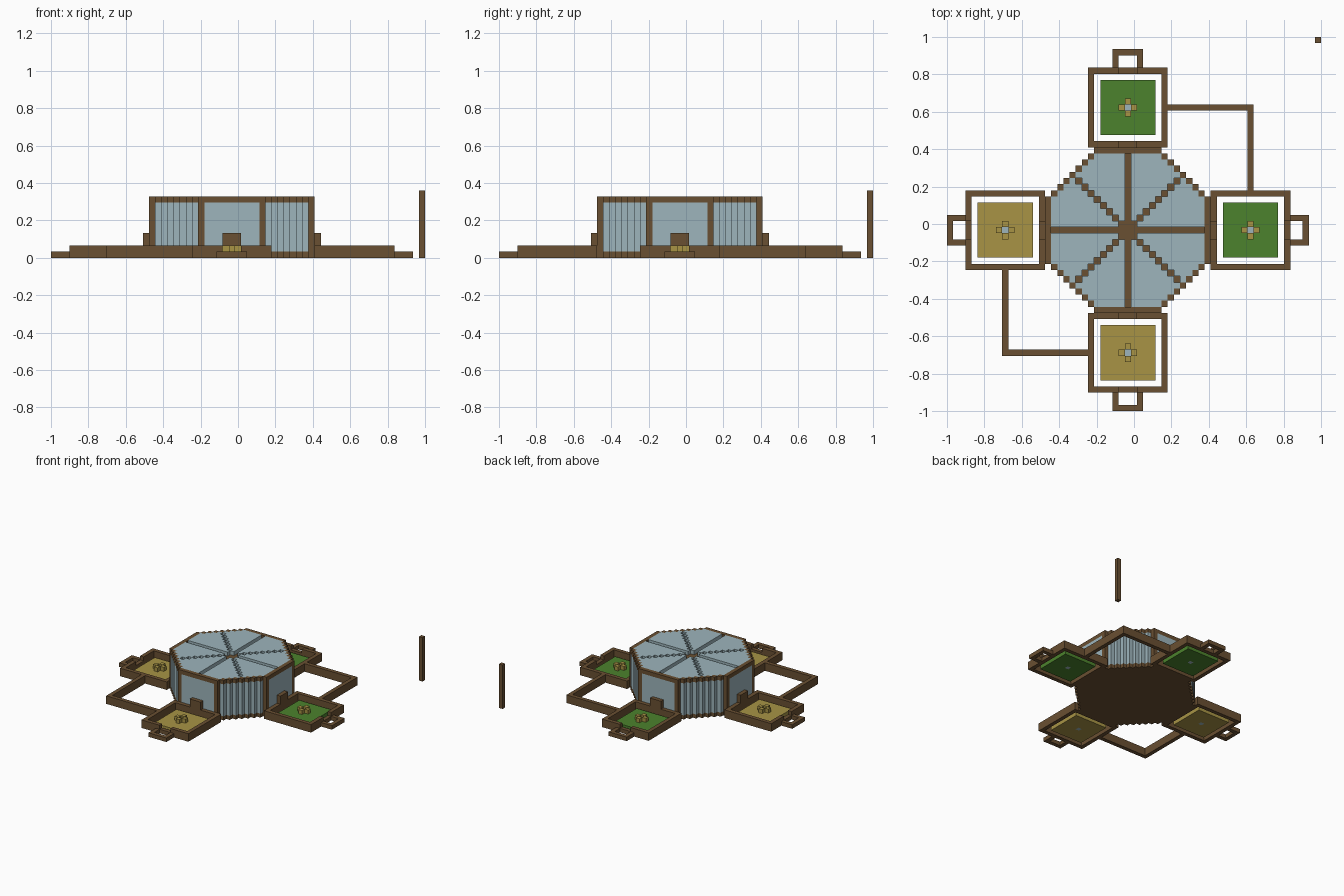
import bpy, bmesh
from mathutils import Vector
from itertools import product

if "Cube" in bpy.data.objects:
    bpy.data.objects.remove(bpy.data.objects["Cube"], do_unlink=True)

U = 2 / 61                      # size of one block
ORIGIN = Vector((-U, -U, 0))    # middle of the central block column, on the ground


def material(name, colour):
    m = bpy.data.materials.new(name)
    m.use_nodes = True
    m.diffuse_color = (*colour, 1)
    m.node_tree.nodes["Principled BSDF"].inputs["Base Color"].default_value = (*colour, 1)
    return m


WOOD = material("brown wood", (0.144, 0.08, 0.032))
GLASS = material("pale blue glass", (0.337, 0.462, 0.503))
GRASS = material("green grass", (0.072, 0.223, 0.026))
SAND = material("yellow sand", (0.392, 0.296, 0.06))


def span(a, b):
    return range(a, b + 1)


def block(xs, ys, zs):
    """Set of cells filling inclusive ranges given as (low, high)."""
    return set(product(span(*xs), span(*ys), span(*zs)))


def build(name, cells, mat):
    """Join unit blocks into one mesh, keeping only the outer faces."""
    bm = bmesh.new()
    for cell in sorted(cells):
        for axis, side in product(range(3), (-1, 1)):
            beside = list(cell)
            beside[axis] += side
            if tuple(beside) in cells:
                continue
            normal, a, b = Vector(), Vector(), Vector()
            normal[axis] = side / 2
            a[(axis + 1) % 3] = side / 2
            b[(axis + 2) % 3] = 1 / 2
            mid = Vector(cell) + Vector((0, 0, 1 / 2)) + normal
            corners = (mid - a - b, mid + a - b, mid + a + b, mid - a + b)
            bm.faces.new([bm.verts.new(ORIGIN + c * U) for c in corners])
    bmesh.ops.remove_doubles(bm, verts=bm.verts, dist=U / 100)
    bmesh.ops.dissolve_limit(bm, angle_limit=0.01, verts=bm.verts, edges=bm.edges)
    mesh = bpy.data.meshes.new(name)
    bm.to_mesh(mesh)
    bm.free()
    mesh.materials.append(mat)
    obj = bpy.data.objects.new(name, mesh)
    bpy.context.collection.objects.link(obj)


def turn(cells, quarter):
    """Rotate cells about the central column by quarter turns."""
    for _ in range(quarter):
        cells = {(-y, x, z) for x, y, z in cells}
    return cells


# Octagonal plan of the hall: edge ring and everything inside it
R, CUT, TOP = 13, 18, 9
plan = {(x, y) for x, y in product(span(-R, R), repeat=2) if abs(x) + abs(y) <= CUT}
ring = {(x, y) for x, y in plan if max(abs(x), abs(y)) == R or abs(x) + abs(y) == CUT}
posts = {(x, y) for x, y in ring if sorted((abs(x), abs(y))) == [CUT - R, R]}
inner = plan - ring
ribs = {(x, y) for x, y in inner
        if x == 0 or y == 0 or abs(x) == abs(y) or max(abs(x), abs(y)) <= 1}


def raise_up(footprint, low, high):
    return {(x, y, z) for x, y in footprint for z in span(low, high)}


build("hall_floor", raise_up(plan, 0, 0), WOOD)
build("hall_frame", raise_up(posts, 1, TOP) | raise_up(ring, TOP, TOP), WOOD)
build("hall_windows", raise_up(ring - posts, 1, TOP - 1), GLASS)
build("roof_panes", raise_up(inner - ribs, TOP, TOP), GLASS)
build("roof_beams", raise_up(ribs, TOP - 1, TOP - 1), WOOD)

# Four garden courts around the hall
courts = (("right", GRASS), ("back", GRASS), ("left", SAND), ("front", SAND))
for quarter, (side, ground) in enumerate(courts):
    walls = block((14, 26), (-6, 6), (0, 1)) - block((15, 25), (-5, 5), (0, 1))
    walls -= block((26, 26), (-1, 1), (1, 1))       # entrance gap
    walls |= block((14, 14), (-1, 1), (2, 3))       # doorway to the hall
    porch = block((27, 29), (-2, 2), (0, 0)) - block((27, 28), (-1, 1), (0, 0))
    basin = (20, 0, 0)
    bed = block((16, 24), (-4, 4), (0, 0)) - {basin}
    rim = {(20 + s, 0, 1) for s in (-1, 1)} | {(20, s, 1) for s in (-1, 1)}
    build(side + "_court_walls", turn(walls | porch, quarter), WOOD)
    build(side + "_court_bed", turn(bed, quarter), ground)
    build(side + "_fountain_rim", turn(rim, quarter), SAND)
    build(side + "_fountain_water", turn({basin}, quarter), GLASS)

# Bent walkways joining the matching courts
walk = block((7, 20), (20, 20), (0, 1)) | block((20, 20), (7, 20), (0, 1))
build("back_right_walkway", walk, WOOD)
build("front_left_walkway", turn(walk, 2), WOOD)

# Lone post at the far corner
build("corner_post", block((31, 31), (31, 31), (0, 10)), WOOD)
